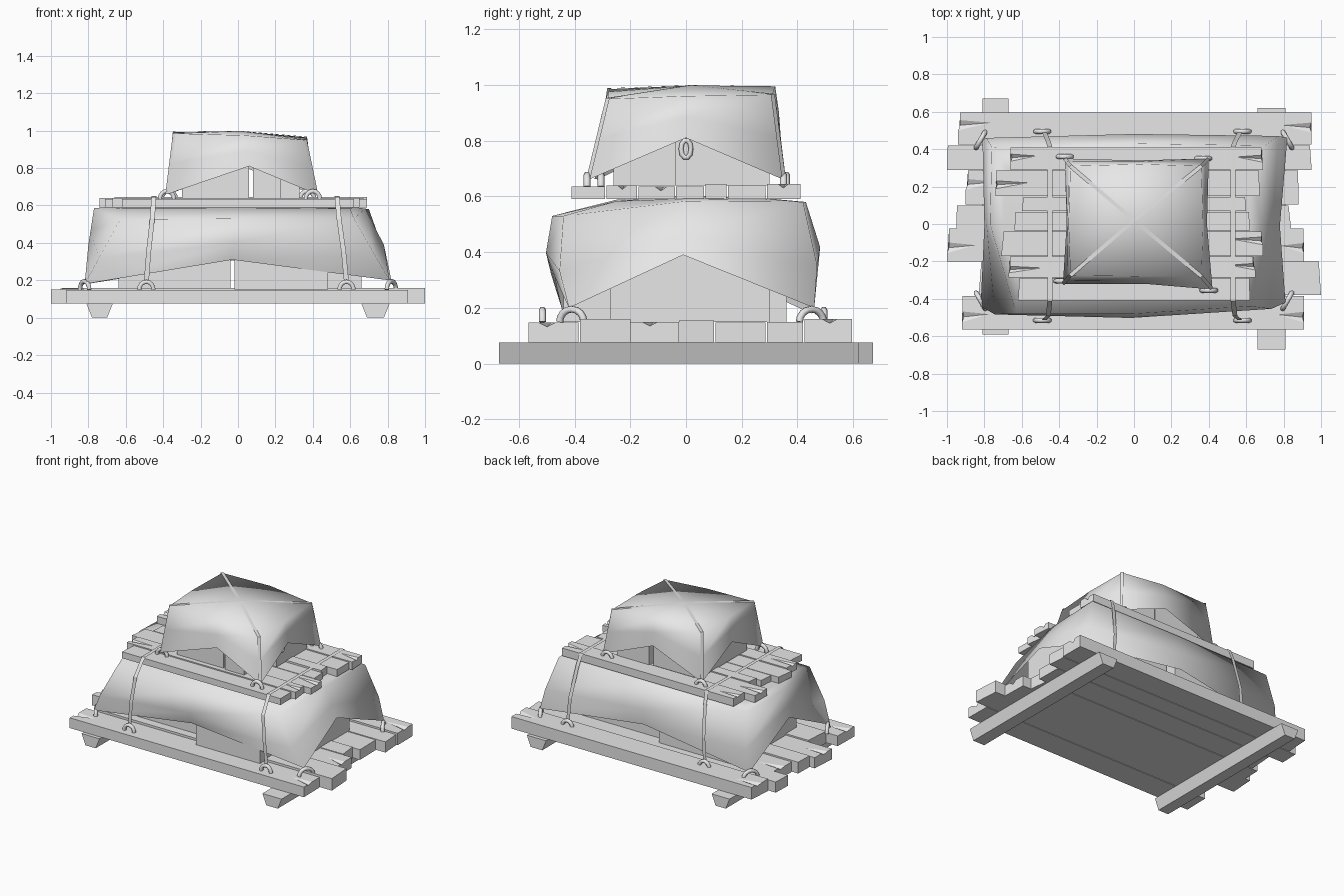
import bpy, bmesh, math, random
from mathutils import Vector

random.seed(4)
if "Cube" in bpy.data.objects:
    bpy.data.objects.remove(bpy.data.objects["Cube"])

GREY = (0.8, 0.8, 0.8, 1)
grey = bpy.data.materials.new("plain grey")
grey.use_nodes = True
grey.diffuse_color = GREY
grey.node_tree.nodes["Principled BSDF"].inputs["Base Color"].default_value = GREY


def finish(name, bm, smooth=False):
    bmesh.ops.recalc_face_normals(bm, faces=bm.faces)
    for face in bm.faces:
        face.smooth = smooth
    mesh = bpy.data.meshes.new(name)
    bm.to_mesh(mesh)
    bm.free()
    mesh.materials.append(grey)
    obj = bpy.data.objects.new(name, mesh)
    bpy.context.collection.objects.link(obj)


def box(name, x, y, z, taper=0.0):
    """Box between pairs of limits; taper narrows the underside in x."""
    bm = bmesh.new()
    bmesh.ops.create_cube(bm, size=1)
    for v in bm.verts:
        low = v.co.z < 0
        i, j, k = (int(c > 0) for c in v.co)
        v.co = (x[i] + (taper if i == 0 else -taper) * low, y[j], z[k])
    finish(name, bm)


def plank(name, x, y, z, splits):
    """Board along x; the ends named in splits (R, L) have a worn wedge in the top."""
    bm = bmesh.new()
    width = y[1] - y[0]
    top, ends = [], []
    for i, inward, side in ((0, 1, "R"), (1, -1, "L")):
        p = lambda dx, yy, zz: bm.verts.new((x[i] + inward * dx, yy, zz))
        skew = random.uniform(0, 0.015)
        low = [p(0, y[0], z[0]), p(skew, y[1], z[0])]
        high = [p(0, y[0], z[1]), p(skew, y[1], z[1])]
        rim, edge = [], []
        if side in splits:
            mid = y[0] + width * random.uniform(0.35, 0.65)
            half = width * 0.16
            a, b = p(0, mid - half, z[1]), p(skew, mid + half, z[1])
            v = p(0.01, mid, z[1] - 0.015)
            tip = p(random.uniform(0.12, 0.18), mid + half / 2, z[1])
            bm.faces.new((a, v, tip))
            bm.faces.new((v, b, tip))
            rim, edge = [a, tip, b], [b, v, a]
        bm.faces.new([low[0], low[1], high[1], *edge, high[0]])
        top.append([high[0], *rim, high[1]])
        ends.append((low, high))
    bm.faces.new(top[0] + top[1][::-1])
    (l0, h0), (l1, h1) = ends
    bm.faces.new((l0[0], l0[1], l1[1], l1[0]))
    for j in (0, 1):
        bm.faces.new((l0[j], l1[j], h1[j], h0[j]))
    finish(name, bm)


def sheet(name, rings, centre):
    """Draped sheet: rings of points from the hem to the crown."""
    bm = bmesh.new()
    loops = [[bm.verts.new(c) for c in ring] for ring in rings]
    tip = bm.verts.new(centre)
    n = len(rings[0])
    for i in range(n):
        j = (i + 1) % n
        for lower, upper in zip(loops, loops[1:]):
            bm.faces.new((lower[i], lower[j], upper[j], upper[i]))
        bm.faces.new((loops[-1][i], loops[-1][j], tip))
    finish(name, bm, True)


def between(a, b, t, bulge=0.0):
    out = []
    for p, q in zip(a, b):
        v = Vector(p).lerp(Vector(q), t)
        v.y *= 1 + bulge
        out.append(v)
    return out


def ribbon(name, points, side):
    """Flat lashing along points, widened to both sides."""
    bm = bmesh.new()
    rails = [[bm.verts.new(Vector(p) + side * s) for p in points] for s in (-1, 1)]
    for i in range(len(points) - 1):
        bm.faces.new((rails[0][i], rails[0][i + 1], rails[1][i + 1], rails[1][i]))
    finish(name, bm)


def tube(name, points, radius):
    curve = bpy.data.curves.new(name, 'CURVE')
    curve.dimensions = '3D'
    curve.bevel_depth = radius
    curve.bevel_resolution = 1
    curve.use_fill_caps = True
    spline = curve.splines.new('POLY')
    spline.points.add(len(points) - 1)
    for sp, p in zip(spline.points, points):
        sp.co = (*p, 1)
    curve.materials.append(grey)
    bpy.context.collection.objects.link(bpy.data.objects.new(name, curve))


def staple(name, x, y, z, angle=0.0, half=0.038, height=0.042):
    points = []
    for i in range(9):
        t = math.pi * i / 8
        r = half * math.cos(t)
        points.append((x + r * math.cos(angle), y + r * math.sin(angle),
                       z + height * math.sin(t)))
    tube(name, points, 0.013)


# Bearers under the pallet
box("bearer_right", (-0.81, -0.67), (-0.59, 0.67), (0, 0.075), 0.03)
box("bearer_left", (0.66, 0.81), (-0.67, 0.62), (0, 0.075), 0.03)

# Lower pallet: y limits, x limits, top height, split ends
lower_boards = [
    ((-0.565, -0.385), (-0.92, 0.91), 0.147, "RL"), ((-0.38, -0.2), (-0.83, 1.0), 0.16, ""),
    ((-0.2, -0.025), (-1.0, 0.91), 0.15, "RL"), ((-0.025, 0.1), (-0.95, 0.84), 0.155, ""),
    ((0.105, 0.285), (-0.9, 0.88), 0.147, "R"), ((0.29, 0.42), (-1.0, 0.95), 0.15, ""),
    ((0.425, 0.595), (-0.94, 0.95), 0.16, "RL")]
for y, x, top, splits in lower_boards:
    plank("lower_plank", x, y, (0.075, top), splits)

# Upper pallet
upper_boards = [
    ((-0.41, -0.29), (-0.62, 0.62), 0.635, ""), ((-0.285, -0.175), (-0.67, 0.65), 0.64, "RL"),
    ((-0.17, -0.04), (-0.71, 0.69), 0.635, "L"), ((-0.035, 0.065), (-0.64, 0.62), 0.635, ""),
    ((0.07, 0.145), (-0.6, 0.6), 0.645, ""), ((0.15, 0.285), (-0.74, 0.67), 0.64, "R"),
    ((0.29, 0.41), (-0.66, 0.69), 0.645, "RL")]
for y, x, top, splits in upper_boards:
    plank("upper_plank", x, y, (0.59, top), splits)

# Crates beneath the sheets
box("lower_crate_right", (-0.64, -0.04), (-0.32, 0.36), (0.15, 0.5))
box("lower_crate_front", (-0.02, 0.48), (-0.44, -0.05), (0.15, 0.5))
box("lower_crate_left", (-0.02, 0.66), (-0.27, 0.3), (0.15, 0.5))
box("upper_crate_right", (-0.3, 0.06), (-0.25, 0.28), (0.64, 0.92))
box("upper_crate_front", (0.08, 0.23), (-0.26, 0.1), (0.64, 0.92))
box("upper_crate_left", (0.08, 0.33), (-0.04, 0.3), (0.64, 0.92))
tube("crate_handle", [(0.345, 0.018 * math.cos(t), 0.77 + 0.032 * math.sin(t))
                      for t in (math.tau * i / 10 for i in range(11))], 0.01)

# Lower sheet: corners and side middles, starting at the front right
hem = [(-0.82, -0.44, 0.18), (-0.03, -0.47, 0.31), (0.81, -0.42, 0.2), (0.78, -0.01, 0.39),
       (0.82, 0.46, 0.2), (0, 0.47, 0.31), (-0.81, 0.45, 0.18), (-0.8, -0.01, 0.39)]
rim = [(-0.63, -0.48, 0.525), (0, -0.48, 0.53), (0.62, -0.44, 0.53), (0.68, 0, 0.583),
       (0.7, 0.42, 0.58), (0, 0.43, 0.58), (-0.76, 0.41, 0.58), (-0.77, 0, 0.585)]
crown = [(-0.63, -0.25, 0.585), (0, -0.25, 0.588), (0.6, -0.25, 0.583), (0.62, 0, 0.592),
         (0.62, 0.3, 0.59), (0, 0.3, 0.592), (-0.68, 0.3, 0.592), (-0.7, 0, 0.592)]
sheet("lower_sheet", [hem, between(hem, rim, 0.4, 0.06), rim, crown], (0, 0, 0.604))

# Upper sheet
hem_top = [(-0.38, -0.32, 0.66), (0.06, -0.32, 0.81), (0.42, -0.35, 0.66), (0.39, 0, 0.81),
           (0.4, 0.35, 0.66), (0.02, 0.34, 0.81), (-0.37, 0.35, 0.66), (-0.36, 0, 0.81)]
rim_top = [(-0.34, -0.275, 0.985), (0.03, -0.28, 0.975), (0.36, -0.28, 0.95), (0.37, 0, 0.96),
           (0.36, 0.31, 0.965), (0.03, 0.32, 0.995), (-0.34, 0.31, 0.992), (-0.35, 0, 0.99)]
sheet("upper_sheet", [hem_top, between(hem_top, rim_top, 0.5, 0.01), rim_top], (0, 0.02, 0.998))

# Crossed lashings over the upper sheet
for a, b, side in ((0, 4, Vector((1, -1, 0))), (2, 6, Vector((1, 1, 0)))):
    path = [hem_top[a], rim_top[a], (0, 0.02, 0.996), rim_top[b], hem_top[b]]
    ribbon("diagonal_lashing", [Vector(p) * 1.003 for p in path], side * 0.007)

# Lashings over both pallets, with staples at the ends
for x, lean in ((-0.45, -0.04), (0.53, 0.05)):
    profile = [(1, -0.51, 0.19), (0.7, -0.512, 0.35), (0.2, -0.492, 0.53), (0, -0.412, 0.645),
               (0, 0.412, 0.65), (0.2, 0.44, 0.57), (0.7, 0.488, 0.35), (1, 0.49, 0.19)]
    ribbon("pallet_lashing", [(x + lean * t, y, z) for t, y, z in profile],
           Vector((0.013, 0, 0)))
    for y in (-0.515, 0.495):
        staple("lashing_staple", x + lean, y, 0.15)

# Staples at the sheet corners
for sx in (-1, 1):
    for y, turn in ((-0.41, -1), (0.45, 1)):
        staple("lower_corner_staple", sx * 0.82, y, 0.15, math.radians(-60 * sx * turn),
               0.05, 0.045)
for x, y in ((-0.38, -0.305), (0.4, -0.355), (0.37, 0.35), (-0.37, 0.36)):
    staple("upper_corner_staple", x, y, 0.635)
